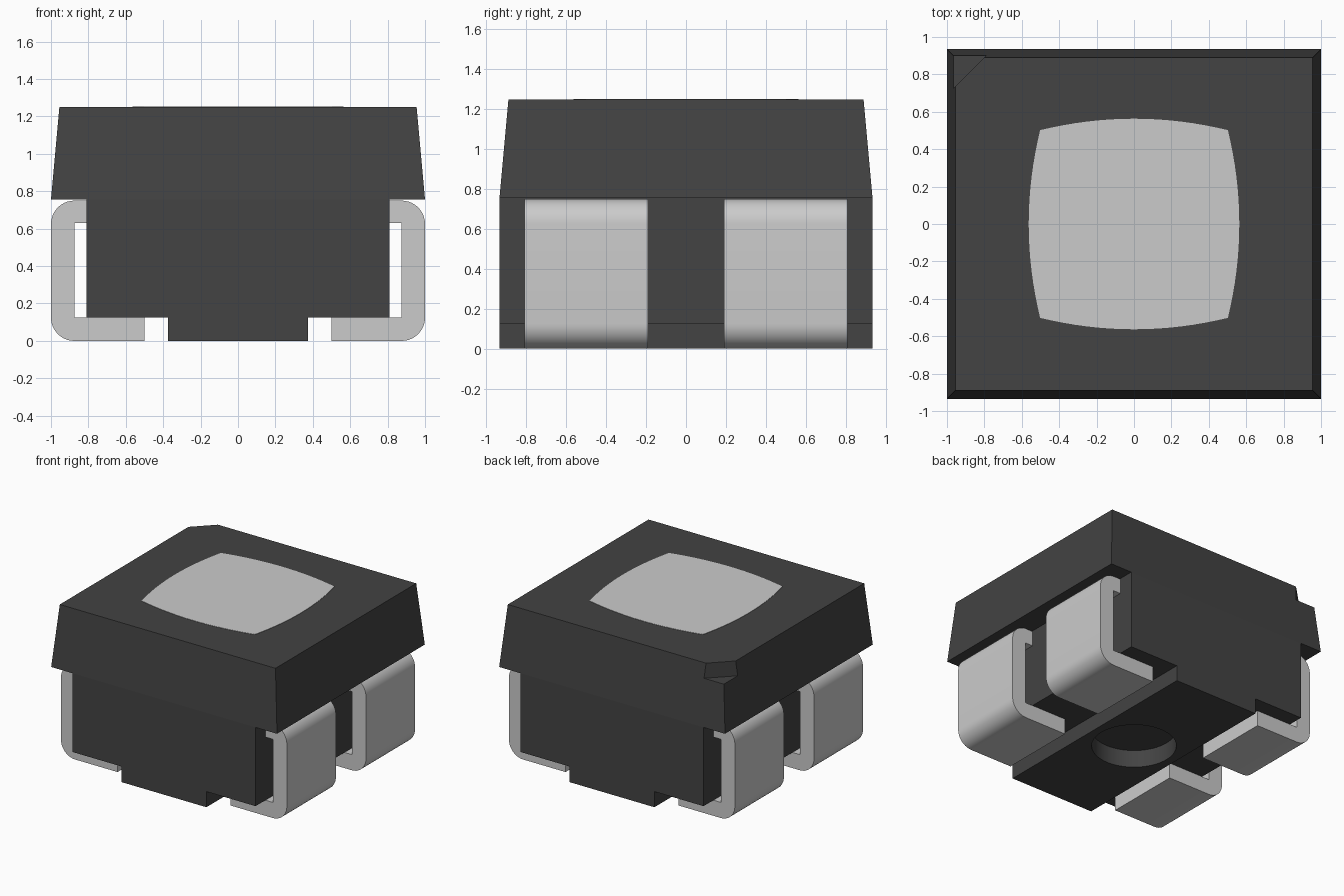
import bpy, bmesh, math
from mathutils import Vector

cube = bpy.data.objects.get("Cube")
if cube:
    bpy.data.objects.remove(cube, do_unlink=True)


def make_material(name, value):
    m = bpy.data.materials.new(name)
    m.use_nodes = True
    m.diffuse_color = (value, value, value, 1)
    m.node_tree.nodes["Principled BSDF"].inputs["Base Color"].default_value = (value, value, value, 1)
    return m


plastic = make_material("dark grey plastic", 0.056)
metal = make_material("light grey metal", 0.6)
lens = make_material("light grey lens", 0.6)


def prism(points, offset):
    """Closed prism: a planar outline swept along an offset vector."""
    bm = bmesh.new()
    face = bm.faces.new([bm.verts.new(p) for p in points])
    swept = bmesh.ops.extrude_face_region(bm, geom=[face])["geom"]
    moved = [g for g in swept if isinstance(g, bmesh.types.BMVert)]
    bmesh.ops.translate(bm, verts=moved, vec=Vector(offset))
    bmesh.ops.recalc_face_normals(bm, faces=bm.faces)
    return bm


def finish(bm, name, material):
    bmesh.ops.recalc_face_normals(bm, faces=bm.faces)
    mesh = bpy.data.meshes.new(name)
    bm.to_mesh(mesh)
    bm.free()
    obj = bpy.data.objects.new(name, mesh)
    bpy.context.collection.objects.link(obj)
    mesh.materials.append(material)
    return obj


def select_only(obj):
    bpy.ops.object.select_all(action="DESELECT")
    obj.select_set(True)
    bpy.context.view_layer.objects.active = obj


def smooth(obj):
    select_only(obj)
    bpy.ops.object.shade_smooth_by_angle(angle=math.radians(30))


def cut(obj, cutter):
    cutter.hide_render = True
    mod = obj.modifiers.new("cut", "BOOLEAN")
    mod.operation = "DIFFERENCE"
    mod.solver = "EXACT"
    mod.object = cutter
    select_only(obj)
    bpy.ops.object.modifier_apply(modifier=mod.name)
    bpy.data.objects.remove(cutter, do_unlink=True)


# Housing: stepped front profile swept front to back, upper rim tapered inwards
HALF_Y, SHOULDER, TOP = 0.935, 0.755, 1.25
half = [(0.375, 0), (0.375, 0.125), (0.81, 0.125), (0.81, SHOULDER), (1, SHOULDER), (0.955, TOP)]
profile = half + [(-x, z) for x, z in reversed(half)]
bm = prism([(x, -HALF_Y, z) for x, z in profile], (0, 2 * HALF_Y, 0))
bmesh.ops.bisect_plane(bm, geom=bm.verts[:] + bm.edges[:] + bm.faces[:],
                       plane_co=(0, 0, SHOULDER), plane_no=(0, 0, 1))
for v in bm.verts:
    if v.co.z > TOP - 0.01:
        v.co.y = math.copysign(0.89, v.co.y)
housing = finish(bm, "housing", plastic)

# Orientation notch in the back right top corner
notch = [(-1.2, 0.491, 1.13), (-0.556, 1.135, 1.13), (-1.2, 1.135, 1.13)]
cut(housing, finish(prism(notch, (0, 0, 0.3)), "notch_cutter", plastic))

# Round recess in the underside
circle = [(0.31 * math.cos(math.tau * i / 64), 0.31 * math.sin(math.tau * i / 64), -0.1)
          for i in range(64)]
cut(housing, finish(prism(circle, (0, 0, 0.24)), "recess_cutter", plastic))
smooth(housing)

# Lens: square outline with bowed sides, lying in the top face
outline = []
for side in range(4):
    c, s = math.cos(side * math.pi / 2), math.sin(side * math.pi / 2)
    for i in range(16):
        t = -1 + i / 8
        x, y = 0.502 + 0.061 * (1 - t * t), 0.502 * t
        outline.append((x * c - y * s, x * s + y * c, TOP - 0.005))
finish(prism(outline, (0, 0, 0.0075)), "lens", lens)


# Contacts: C-shaped clips with rounded outer bends
def arc(cx, cz, start, radius=0.125, steps=10):
    return [(cx + radius * math.cos(start + math.pi / 2 * i / steps),
             cz + radius * math.sin(start + math.pi / 2 * i / steps)) for i in range(steps + 1)]


clip = [(0.5, 0.125), (0.5, 0)] + arc(0.875, 0.125, -math.pi / 2) + arc(0.875, 0.625, 0)
clip += [(0.79, 0.75), (0.79, 0.63), (0.875, 0.63), (0.875, 0.125)]
for side, sx in (("left", 1), ("right", -1)):
    for end, y0 in (("front", -0.81), ("back", 0.19)):
        bm = prism([(sx * x, y0, z) for x, z in clip], (0, 0.62, 0))
        smooth(finish(bm, f"contact_{end}_{side}", metal))
